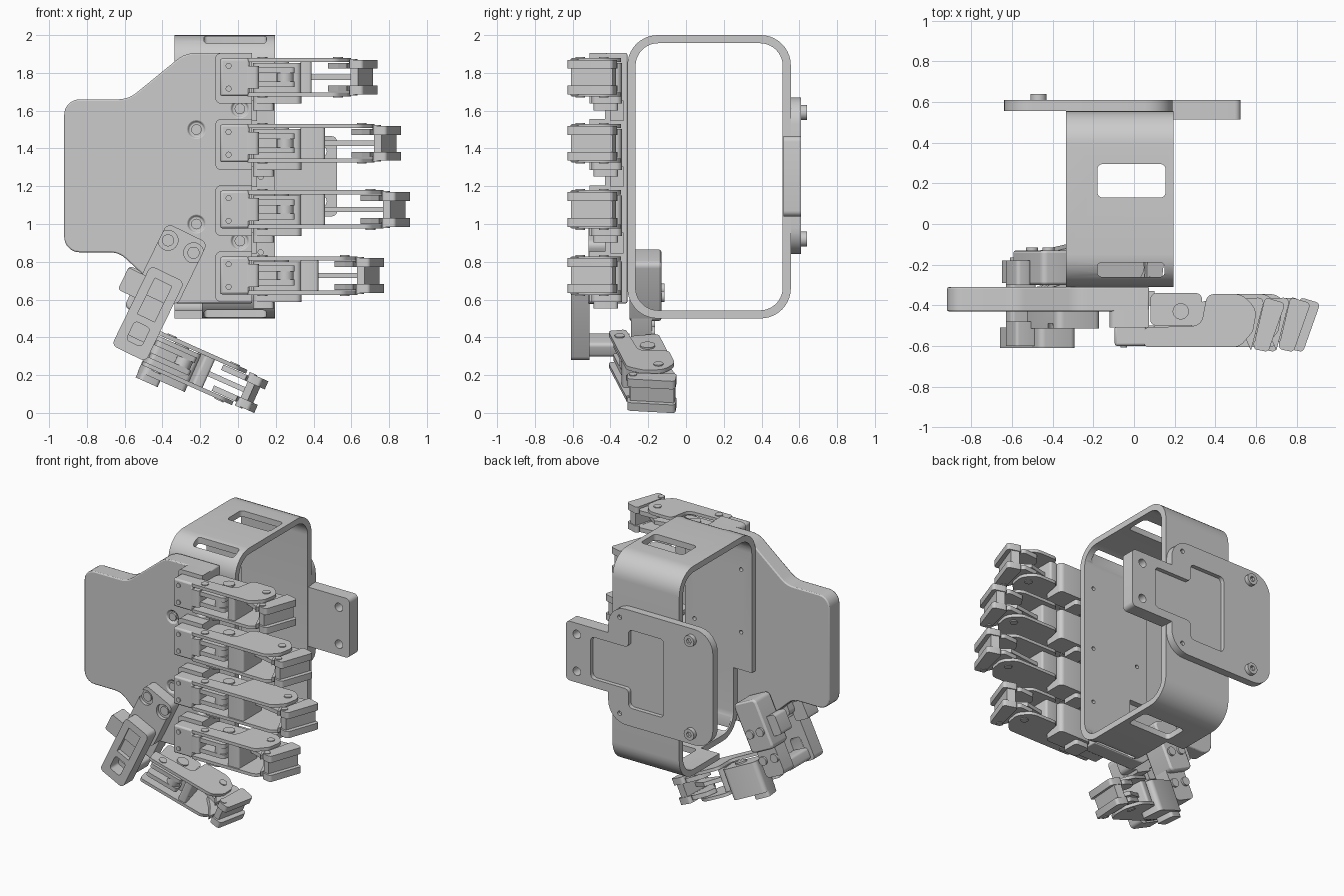
import bpy, bmesh, math
from mathutils import Matrix, Vector

if "Cube" in bpy.data.objects:
    bpy.data.objects.remove(bpy.data.objects["Cube"])

I = Matrix.Identity(4)


def rounded(pts, r, n=5):
    """Round every corner of a 2D outline (r is one radius or a list)."""
    out = []
    for i, p in enumerate(pts):
        rad = r[i] if isinstance(r, (list, tuple)) else r
        p = Vector(p)
        a, b = Vector(pts[i - 1]) - p, Vector(pts[(i + 1) % len(pts)]) - p
        if rad <= 0:
            out.append(p)
            continue
        half = a.angle(b) / 2
        t = min(rad / math.tan(half), a.length * 0.48, b.length * 0.48)
        rr = t * math.tan(half)
        a.normalize(); b.normalize()
        c = p + (a + b).normalized() * (rr / math.sin(half))
        s, e = p + a * t - c, p + b * t - c
        ang = s.angle_signed(e)
        for k in range(n + 1):
            out.append(c + Matrix.Rotation(-ang * k / n, 2) @ s)
    return out


def rect(u0, u1, v0, v1):
    return [(u0, v0), (u1, v0), (u1, v1), (u0, v1)]


def circle(u, v, r, n=20):
    return [(u + r * math.cos(2 * math.pi * k / n), v + r * math.sin(2 * math.pi * k / n)) for k in range(n)]


def prism(name, pts, lo, hi, axis='y', M=I, bevel=0):
    """Extrude a 2D outline along an axis."""
    place = {'x': lambda u, v, t: (t, u, v), 'y': lambda u, v, t: (u, t, v), 'z': lambda u, v, t: (u, v, t)}[axis]
    bm = bmesh.new()
    rings = [[bm.verts.new(M @ Vector(place(p[0], p[1], t))) for p in pts] for t in (lo, hi)]
    bm.faces.new(rings[0]); bm.faces.new(rings[1])
    n = len(pts)
    for i in range(n):
        j = (i + 1) % n
        bm.faces.new((rings[0][i], rings[0][j], rings[1][j], rings[1][i]))
    bmesh.ops.recalc_face_normals(bm, faces=bm.faces)
    me = bpy.data.meshes.new(name)
    bm.to_mesh(me); bm.free()
    ob = bpy.data.objects.new(name, me)
    bpy.context.collection.objects.link(ob)
    if bevel:
        m = ob.modifiers.new('bevel', 'BEVEL')
        m.width, m.segments, m.angle_limit = bevel, 2, math.radians(50)
    return ob


def cut(ob, *cutters):
    """Subtract cutters, then remove them."""
    for c in cutters:
        c.hide_render = True
        m = ob.modifiers.new('cut', 'BOOLEAN')
        m.operation, m.object, m.solver = 'DIFFERENCE', c, 'EXACT'
        with bpy.context.temp_override(object=ob, active_object=ob):
            bpy.ops.object.modifier_apply(modifier=m.name)
        bpy.data.objects.remove(c)


# Wrist sleeve: rounded tube with slots and a notch for the thumb
sleeve = prism('sleeve', rounded(rect(-0.31, 0.555, 0.5, 2.0), 0.16, 10), -0.335, 0.195, 'x')
cut(sleeve,
    prism('c', rounded(rect(-0.267, 0.512, 0.543, 1.957), 0.12, 10), -0.5, 0.5, 'x'),
    prism('c', rounded(rect(-0.18, 0.155, 0.13, 0.295), 0.025), 0.3, 2.2, 'z'),
    prism('c', rounded(rect(-0.18, 0.15, -0.26, -0.19), 0.02), 0.3, 2.2, 'z'),
    prism('c', rect(-0.5, -0.19, 0.3, 0.98), -0.5, 0.1))
for z in (0.85, 1.25, 1.7):
    cut(sleeve, prism('c', circle(-0.25, z, 0.014, 12), -0.4, -0.2), prism('c', circle(0.12, z, 0.014, 12), -0.4, -0.2))

# Palm plate with counterbored screw holes
outline = [(-0.92, 0.85), (-0.63, 0.85), (-0.34, 0.58), (0.075, 0.58), (0.075, 1.905), (-0.28, 1.905), (-0.58, 1.66), (-0.92, 1.66)]
palm = prism('palm_plate', rounded(outline, [0.08, 0.12, 0.05, 0, 0, 0.15, 0.15, 0.08]), -0.43, -0.311)
for x, z in ((-0.22, 1.5), (-0.22, 1.0), (0.01, 1.61), (0.01, 0.91)):
    cut(palm, prism('c', circle(x, z, 0.043), -0.5, -0.415))
    prism('palm_screw', circle(x, z, 0.028), -0.43, -0.4)
m = palm.modifiers.new('bevel', 'BEVEL')
m.width, m.segments, m.angle_limit = 0.01, 2, math.radians(50)

# Back mounting plate with T-shaped pocket and thicker neck
body = [(-0.64, 0.84), (0.19, 0.84), (0.19, 1.67), (-0.64, 1.67)]
plate = prism('back_plate', rounded(body, 0.14, 8), 0.556, 0.61)
neck = prism('back_plate_neck', rounded(rect(0.19, 0.525, 1.04, 1.465), [0, 0.03, 0.03, 0]), 0.515, 0.61)
for ob in (plate, neck):
    tee = [(-0.25, 0.97), (0.03, 0.97), (0.03, 1.1), (0.33, 1.1), (0.33, 1.4), (0.03, 1.4), (0.03, 1.53), (-0.25, 1.53)]
    cut(ob, prism('c', rounded(tee, 0.03), 0.58, 0.7))
cut(neck, *[prism('c', circle(0.44, z, 0.03), 0.4, 0.7) for z in (1.12, 1.385)])
cut(plate, *[prism('c', circle(x, z, 0.016, 12), 0.59, 0.7) for x in (-0.4, 0.1) for z in (0.91, 1.6) if x > 0])
for z in (0.92, 1.59):
    cut(prism('back_screw', circle(-0.47, z, 0.04), 0.6, 0.64), prism('c', circle(-0.47, z, 0.02, 6), 0.62, 0.7))


def finger(name, tip, M, base=True):
    """One jointed finger along x, width along z, tip reaching x = tip."""
    d = tip - 0.745

    def part(label, pts, lo, hi, axis='z', bevel=0):
        return prism(name + '_' + label, pts, lo, hi, axis, M, bevel)

    leaf = rounded([(0.05, -0.605), (0.52 + d, -0.605), (0.585 + d, -0.53), (0.605 + d, -0.42), (0.53 + d, -0.345),
                    (0.36, -0.345), (0.33, -0.5), (0.05, -0.51)], [0.02, 0.06, 0.05, 0.08, 0.08, 0.04, 0.05, 0.02])
    tip_out = [(tip - 0.1, -0.36), (tip, -0.39), (tip - 0.085, -0.63), (tip - 0.16, -0.615)]
    mid_out = [(0.47 + d, -0.43), (0.51 + d, -0.37), (tip - 0.1, -0.36), (tip - 0.17, -0.625), (0.57 + d, -0.61), (0.53 + d, -0.52)]
    core = [(tip - 0.085, -0.37), (tip - 0.03, -0.39), (tip - 0.11, -0.61), (tip - 0.15, -0.605)]
    for s in (-1, 1):
        def pair(label, pts, a, b):
            part(label, pts, min(s * a, s * b), max(s * a, s * b))
        pair('side_plate', leaf, 0.08, 0.102)
        pair('middle_link', rounded(mid_out, 0.025), 0.045, 0.076)
        pair('tip_cheek', rounded(tip_out, 0.02), 0.045, 0.092)
        pair('lever', rounded(rect(0.07, 0.3, -0.585, -0.5), 0.02), 0.022, 0.052)
        for x, y in ((0.13, -0.56), (0.53 + d, -0.435)):
            pair('pin', circle(x, y, 0.026), 0.09, 0.108)
        pair('tip_pin', circle(tip - 0.135, -0.59, 0.022), 0.07, 0.097)
        if base:
            part('base_screw', circle(-0.05, s * 0.06, 0.016, 12), -0.608, -0.59, 'y')
    # bridge, inner tendon bar and tip core
    part('bridge', rounded(rect(0.33, 0.39 + min(d, 0.07), -0.595, -0.38), 0.015), -0.081, 0.081)
    part('tendon_bar', [(0.36, -0.44), (0.53 + d, -0.4), (tip - 0.08, -0.5), (tip - 0.1, -0.56), (0.5 + d, -0.5)], -0.014, 0.014)
    part('tip_core', core, -0.05, 0.05)
    part('hinge_barrel', circle(0.25, -0.54, 0.045), -0.04, 0.04)
    # knuckle block with stepped flank
    part('knuckle', rounded(rect(0.08, 0.335, -0.5, -0.34), 0.03), -0.14, 0.075)
    part('knuckle_step', rounded(rect(0.08, 0.19, -0.49, -0.36), 0.02), -0.175, -0.13)
    part('knuckle_cap', circle(0.23, -0.43, 0.04), 0.07, 0.085)
    if base:
        part('base', rect(-0.095, 0.06, -0.1, 0.1), -0.6, -0.5, 'y', 0.012)
        part('base_tab', rounded(rect(0.03, 0.11, -0.6, -0.5), 0.02), -0.06, 0.06)
        part('pad', rounded(rect(-0.12, 0.075, -0.14, 0.128), [0.03, 0, 0, 0.03]), -0.51, -0.42, 'y')


for k, (z, tip) in enumerate(((1.777, 0.745), (1.427, 0.87), (1.077, 0.917), (0.727, 0.78))):
    finger('finger_%d' % (k + 1), tip, Matrix.Translation((0, 0, z)))

# Edge rail between the finger pads
for z in (1.6, 1.25, 0.9):
    prism('pad_rail', rect(-0.02, 0.1, z - 0.055, z + 0.055), -0.4, -0.33)

# Thumb digit: the same finger turned down and tilted back
turn = Matrix.Rotation(math.radians(24), 4, 'Y')
finger('thumb', 0.745, Matrix.Translation((-0.48, -0.28, 0.352)) @ turn
       @ Matrix.Rotation(math.radians(12), 4, 'Z') @ Matrix.Translation((-0.05, 0.47, 0)), False)

# Thumb mount, in a frame whose local z runs up the thumb base
B = Matrix.Translation((-0.43, 0, 0.62)) @ Matrix.Rotation(math.radians(26), 4, 'Y')
mount = prism('thumb_mount', rounded(rect(-0.12, 0.12, 0.0, 0.37), 0.035), -0.515, -0.42, 'y', B)
for x in (-0.075, 0.075):
    cut(mount, prism('c', circle(x, 0.29, 0.053), -0.6, -0.49, 'y', B))
    prism('thumb_mount_screw', circle(x, 0.29, 0.032), -0.5, -0.48, 'y', B)
arm = prism('thumb_arm', rounded(rect(-0.1, 0.1, -0.34, 0.13), 0.03), -0.61, -0.51, 'y', B)
cut(arm, prism('c', rounded(rect(-0.045, 0.045, -0.28, -0.17), 0.02), -0.7, -0.4, 'y', B),
    prism('c', rect(-0.05, 0.05, -0.13, 0.08), -0.7, -0.58, 'y', B))
prism('thumb_arm_rib', rect(-0.06, 0.06, -0.02, 0.09), -0.6, -0.42, 'y', B)
prism('thumb_axle', rounded(rect(-0.07, 0.07, -0.33, -0.25), 0.02), -0.52, -0.3, 'y', B)
prism('thumb_side_tab', rounded(rect(-0.2, -0.09, -0.06, 0.07), 0.015), -0.6, -0.48, 'y', B)
# rear thumb joint behind the palm
prism('thumb_rear_block', rounded(rect(-0.13, 0.06, -0.13, 0.22), 0.03), -0.3, -0.13, 'y', B, 0.012)
prism('thumb_rear_link', rounded(rect(-0.1, 0.06, -0.32, -0.08), 0.03), -0.29, -0.18, 'y', B)
prism('thumb_side_block', rounded(rect(-0.2, -0.12, -0.06, 0.08), 0.02), -0.3, -0.18, 'y', B)
for x, z in ((-0.08, 0.0), (0.01, 0.0), (-0.07, -0.2), (0.03, -0.2)):
    prism('thumb_rear_screw', circle(x, z, 0.03), -0.2, -0.115 if z == 0 else -0.165, 'y', B)

for ob in bpy.context.scene.objects:
    ob.select_set(True)
bpy.context.view_layer.objects.active = palm
bpy.ops.object.shade_smooth_by_angle(angle=math.radians(35))
